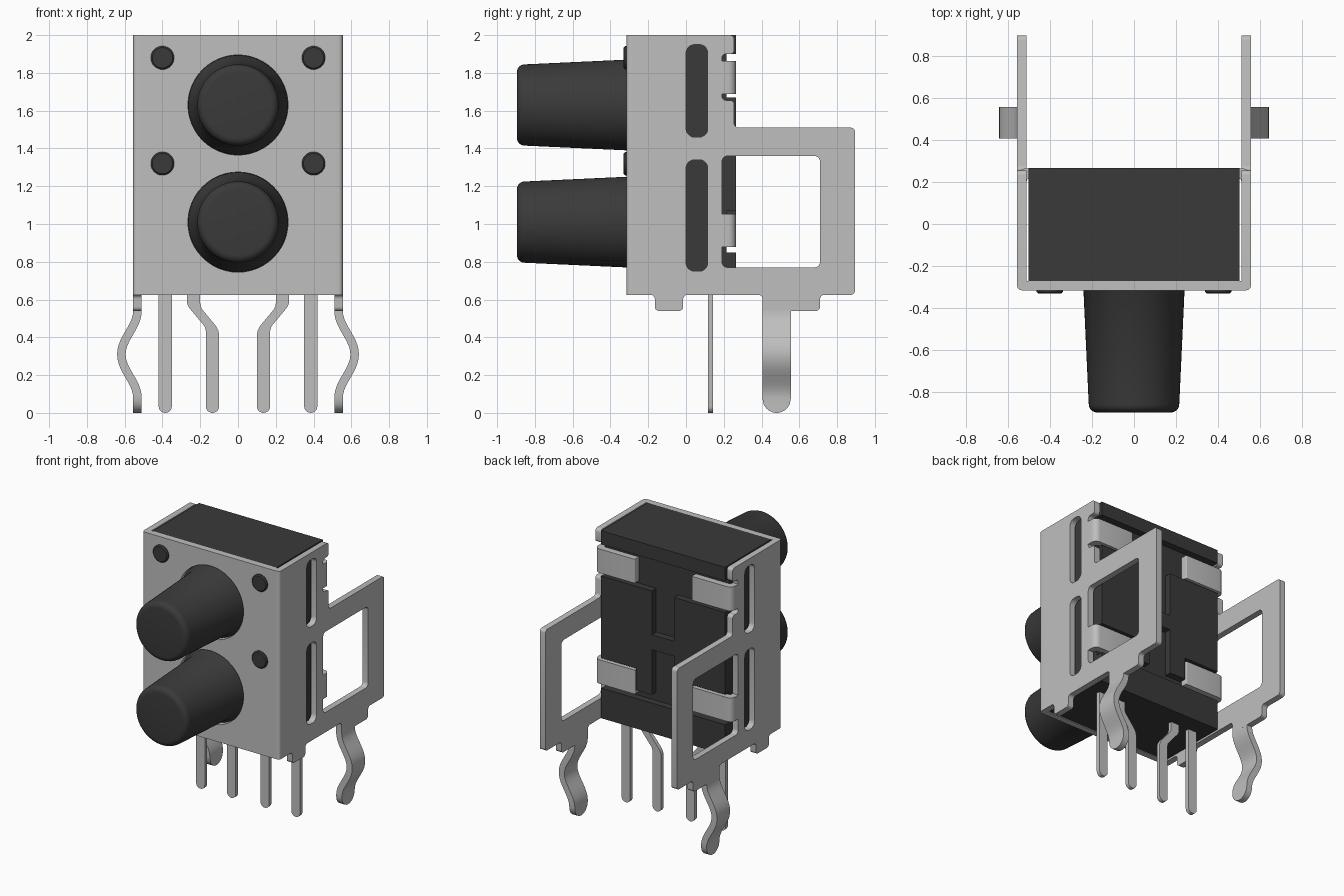
import bpy, bmesh, math
from mathutils import Matrix, Vector

cube = bpy.data.objects.get("Cube")
if cube:
    bpy.data.objects.remove(cube, do_unlink=True)


def material(name, value):
    m = bpy.data.materials.new(name)
    m.use_nodes = True
    color = (value, value, value, 1)
    m.diffuse_color = color
    node = next(n for n in m.node_tree.nodes if n.type == 'BSDF_PRINCIPLED')
    node.inputs["Base Color"].default_value = color
    node.inputs["Roughness"].default_value = 0.6
    return m


STEEL = material("light grey metal", 0.52)
PLASTIC = material("dark plastic", 0.042)

# Orientation of a flat outline: local axes u, v and extrusion direction w
FRONT = Matrix(((1, 0, 0), (0, 0, -1), (0, 1, 0)))
SIDE = Matrix(((0, 0, 1), (1, 0, 0), (0, 1, 0)))
FLAT = Matrix.Identity(3)


def finish(name, bm, mat, angle=35):
    bmesh.ops.remove_doubles(bm, verts=bm.verts, dist=0.0002)
    bmesh.ops.recalc_face_normals(bm, faces=bm.faces)
    mesh = bpy.data.meshes.new(name)
    bm.to_mesh(mesh)
    bm.free()
    mesh.materials.append(mat)
    ob = bpy.data.objects.new(name, mesh)
    bpy.context.collection.objects.link(ob)
    bpy.ops.object.select_all(action='DESELECT')
    ob.select_set(True)
    bpy.context.view_layer.objects.active = ob
    bpy.ops.object.shade_smooth_by_angle(angle=math.radians(angle))
    return ob


def rounded(points, r, steps=5):
    """Replace polygon corners by small curves; a third value sets its own radius."""
    out = []
    for i, p in enumerate(points):
        c = Vector(p[:2])
        a = Vector(points[i - 1][:2]) - c
        b = Vector(points[(i + 1) % len(points)][:2]) - c
        rad = p[2] if len(p) > 2 else r
        if rad == 0:
            out.append(c)
            continue
        half = a.angle(b) / 2
        d = min(rad / math.tan(half), a.length * 0.499, b.length * 0.499)
        rad = d * math.tan(half)
        bis = (a.normalized() + b.normalized()).normalized()
        centre = c + bis * (rad / math.sin(half))
        s = c + a.normalized() * d - centre
        e = c + b.normalized() * d - centre
        for k in range(steps + 1):
            t = k / steps
            turn = math.pi - 2 * half
            w = (math.sin((1 - t) * turn) * s + math.sin(t * turn) * e) / math.sin(turn) \
                if abs(math.sin(turn)) > 1e-4 else s.lerp(e, t)
            out.append(centre + w)
    return out


def rect(u0, u1, v0, v1, r=0.0):
    return rounded([(u0, v0), (u1, v0), (u1, v1), (u0, v1)], r)


def circle(u, v, r, n=48):
    return [Vector((u + r * math.cos(k * math.tau / n), v + r * math.sin(k * math.tau / n)))
            for k in range(n)]


def plate(name, outlines, orient, centre, thickness, mat):
    """Extrude a filled outline; further outlines inside the first are holes."""
    curve = bpy.data.curves.new(name, 'CURVE')
    curve.dimensions = '2D'
    curve.fill_mode = 'BOTH'
    curve.extrude = thickness / 2
    for pts in outlines:
        spline = curve.splines.new('POLY')
        spline.points.add(len(pts) - 1)
        for sp, p in zip(spline.points, pts):
            sp.co = (p[0], p[1], 0, 1)
        spline.use_cyclic_u = True
    temp = bpy.data.objects.new(name + "_outline", curve)
    bpy.context.collection.objects.link(temp)
    mesh = bpy.data.meshes.new_from_object(
        temp.evaluated_get(bpy.context.evaluated_depsgraph_get()))
    bm = bmesh.new()
    bm.from_mesh(mesh)
    bpy.data.objects.remove(temp)
    bpy.data.curves.remove(curve)
    bpy.data.meshes.remove(mesh)
    bm.transform(Matrix.Translation(centre) @ orient.to_4x4())
    return finish(name, bm, mat)


def lathe(name, profile, x, z, mat, n=64):
    """Turn (radius, y) points about an axis running along y."""
    bm = bmesh.new()
    rings = [[bm.verts.new((x + r * math.cos(k * math.tau / n), y,
                            z + r * math.sin(k * math.tau / n))) for k in range(n)]
             for r, y in profile]
    for a, b in zip(rings, rings[1:]):
        for k in range(n):
            bm.faces.new((a[k], a[(k + 1) % n], b[(k + 1) % n], b[k]))
    bm.faces.new(rings[0])
    bm.faces.new(rings[-1])
    return finish(name, bm, mat)


# Plastic housing with raised ribs on its back
BUTTON_Z = (1.63, 1.01)
plate("housing", [rect(-0.5, 0.5, -0.27, 0.215)], FLAT, (0, 0, 1.315), 1.37, PLASTIC)
half = [(0.09, 1.35), (0.09, 1.67), (0.5, 1.67), (0.5, 1.07), (0.22, 1.07),
        (0.22, 0.91), (0.09, 0.91), (0.09, 1.24)]
rib = half + [(-x, z) for x, z in reversed(half)]
plate("back_rib_middle", [rounded(rib, 0)], FRONT, (0, 0.238, 0), 0.054, PLASTIC)
plate("back_rib_top", [rect(-0.5, 0.5, 1.9, 2)], FRONT, (0, 0.238, 0), 0.054, PLASTIC)
plate("back_rib_bottom", [rect(-0.5, 0.5, 0.63, 0.85)], FRONT, (0, 0.238, 0), 0.054, PLASTIC)

# Buttons with rounded tips
for name, z in zip(("upper_button", "lower_button"), BUTTON_Z):
    tip = [(0.175 + 0.04 * math.cos(a), -0.855 - 0.04 * math.sin(a))
           for a in (k * math.pi / 12 for k in range(7))]
    lathe(name, [(0.264, -0.268), (0.262, -0.285), (0.24, -0.315)] + tip, 0, z, PLASTIC)

# Front plate with button holes, and the locating pegs
plate("front_plate", [rect(-0.51, 0.51, 0.625, 2)] + [circle(0, z, 0.265) for z in BUTTON_Z],
      FRONT, (0, -0.2925, 0), 0.045, STEEL)
for x in (-0.4, 0.4):
    for z in (1.88, 1.32):
        lathe("locating_peg", [(0.062, -0.3), (0.062, -0.322), (0.054, -0.33)],
              x, z, PLASTIC, 32)

# Side plate outline, window and slots, as (y, z)
side = [(-0.27, 0.625, 0), (-0.165, 0.625), (-0.165, 0.54), (-0.015, 0.54), (-0.015, 0.625),
        (0.405, 0.625), (0.405, 0.54, 0), (0.71, 0.54), (0.71, 0.625), (0.895, 0.625),
        (0.895, 1.51), (0.255, 1.51), (0.255, 1.655), (0.19, 1.655), (0.19, 1.9),
        (0.255, 1.9), (0.255, 2), (-0.27, 2, 0)]
holes = [rect(0.19, 0.71, 0.77, 1.36, 0.03),
         rect(0, 0.115, 1.46, 1.95, 0.045), rect(0, 0.115, 0.75, 1.34, 0.045)]


def leg(name, s):
    """Springy snap-in leg: a strip bulging outwards with a round end."""
    bm = bmesh.new()
    rings = []
    zs = [0.0005, 0.004, 0.012, 0.025, 0.045] + [0.075 + 0.0233 * k for k in range(21)]
    for z in zs:
        w = 0.075 if z >= 0.075 else math.sqrt(0.075 ** 2 - (0.075 - z) ** 2)
        t = min(max((z - 0.08) / 0.46, 0), 1) * math.tau
        x = 0.5325 + 0.0425 * (1 - math.cos(t))
        h = 0.0225 * math.hypot(1, 0.58 * math.sin(t))
        rings.append([bm.verts.new((s * (x + dx), 0.48 + dy, z))
                      for dx, dy in ((-h, -w), (h, -w), (h, w), (-h, w))])
    for a, b in zip(rings, rings[1:]):
        for k in range(4):
            bm.faces.new((a[k], a[(k + 1) % 4], b[(k + 1) % 4], b[k]))
    bm.faces.new(rings[0])
    bm.faces.new(rings[-1])
    finish(name, bm, STEEL)


for s, label in ((1, "left_"), (-1, "right_")):
    plate(label + "side_plate", [rounded(side, 0.022)] + holes, SIDE,
          (s * 0.5325, 0, 0), 0.045, STEEL)
    # Bent corner joining the front and side plates
    corner = [(0.51, -0.315, 0), (0.555, -0.315, 0.04), (0.555, -0.27, 0), (0.51, -0.27, 0)]
    plate(label + "bent_corner", [rounded([(s * p[0],) + p[1:] for p in corner], 0)],
          FLAT, (0, 0, 1.3125), 1.375, STEEL)
    # Tabs folded over the back of the housing
    tab = [(0.555, 0.185, 0), (0.555, 0.264, 0.065), (0.23, 0.264, 0.008),
           (0.23, 0.217, 0), (0.51, 0.217, 0.02), (0.51, 0.185, 0)]
    for z in (1.775, 0.965):
        plate(label + "folded_tab", [rounded([(s * p[0],) + p[1:] for p in tab], 0)],
              FLAT, (0, 0, z), 0.175, STEEL)
    leg(label + "snap_leg", s)
    # Solder pins: straight outer and cranked inner
    pin = [(0.35, 0.65, 0), (0.35, 0), (0.42, 0), (0.42, 0.65, 0)]
    crank = [(0.27, 0.65, 0), (0.27, 0.57, 0.06), (0.17, 0.45, 0.06), (0.17, 0), (0.1, 0),
             (0.1, 0.44, 0.09), (0.2, 0.56, 0.06), (0.2, 0.65, 0)]
    for name, pts in (("outer_pin", pin), ("inner_pin", crank)):
        plate(label + name, [rounded([(s * p[0],) + p[1:] for p in pts], 0.035)],
              FRONT, (0, 0.13, 0), 0.028, STEEL)
